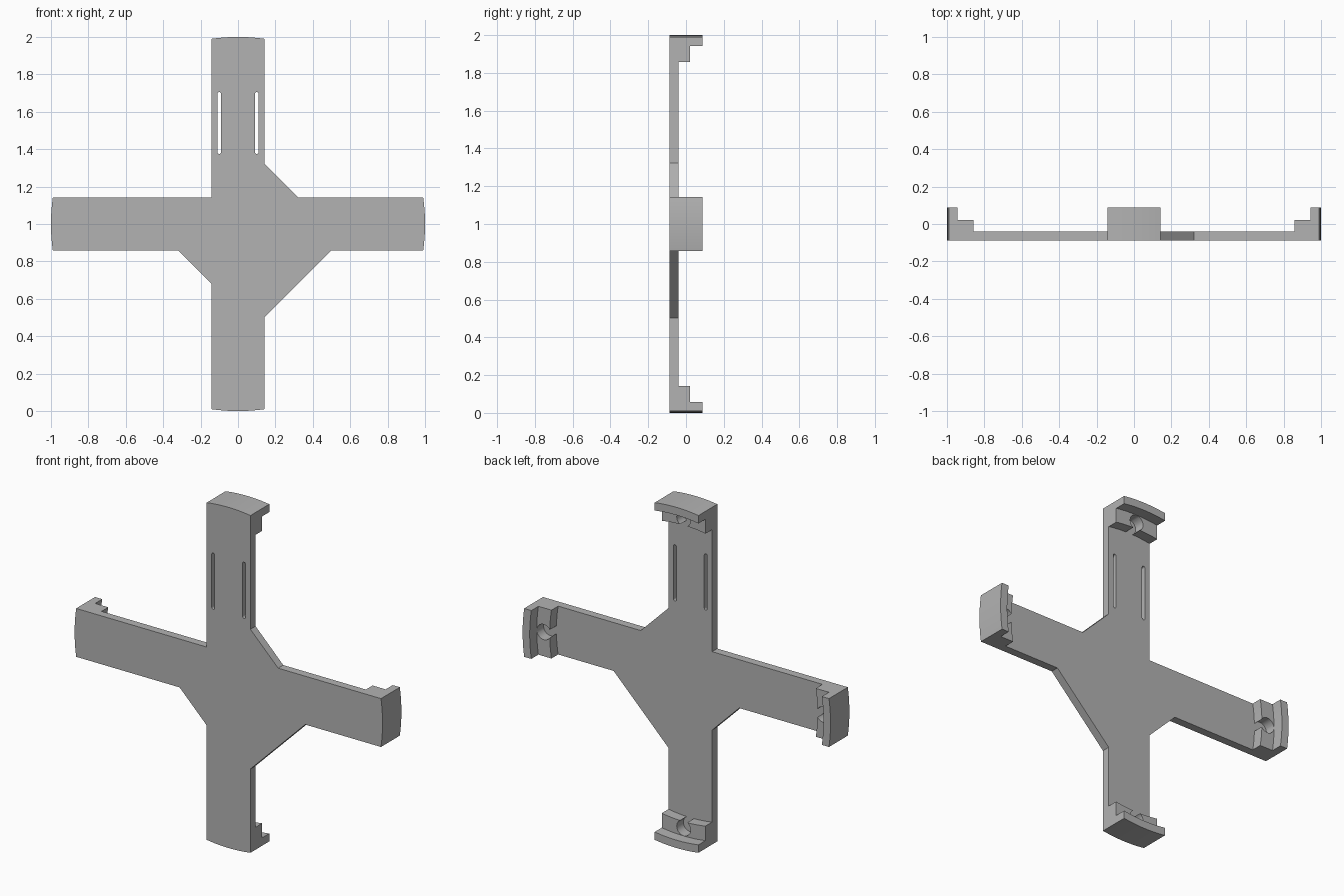
import bpy, bmesh
from math import sqrt, sin, cos, pi, radians
from mathutils import Matrix, Vector

if "Cube" in bpy.data.objects:
    bpy.data.objects.remove(bpy.data.objects["Cube"], do_unlink=True)

W = 0.142                                   # half width of an arm
FRONT, FACE, LEDGE, RIM = -0.0875, -0.04, 0.022, 0.0875
STEPS = 16
CENTRE = Vector((0, 0, 1))

grey = bpy.data.materials.new("plain grey")
grey.use_nodes = True
colour = (0.45, 0.45, 0.45, 1)
grey.diffuse_color = colour
grey.node_tree.nodes["Principled BSDF"].inputs["Base Color"].default_value = colour


def finish(bm, name):
    bmesh.ops.recalc_face_normals(bm, faces=bm.faces)
    mesh = bpy.data.meshes.new(name)
    bm.to_mesh(mesh)
    bm.free()
    mesh.materials.append(grey)
    obj = bpy.data.objects.new(name, mesh)
    bpy.context.collection.objects.link(obj)
    return obj


def extrude_outline(name, points, y0, y1):
    """Solid from an x,z outline (relative to the centre), between two depths."""
    bm = bmesh.new()
    face = bm.faces.new([bm.verts.new((x, y0, z + 1)) for x, z in points])
    new = bmesh.ops.extrude_face_region(bm, geom=[face])["geom"]
    verts = [v for v in new if isinstance(v, bmesh.types.BMVert)]
    bmesh.ops.translate(bm, verts=verts, vec=(0, y1 - y0, 0))
    return finish(bm, name)


def cut(obj, cutter):
    mod = obj.modifiers.new("cut", "BOOLEAN")
    mod.operation, mod.solver, mod.object = "DIFFERENCE", "EXACT", cutter
    activate(obj)
    bpy.ops.object.modifier_apply(modifier=mod.name)
    bpy.data.objects.remove(cutter, do_unlink=True)


def activate(obj):
    bpy.ops.object.select_all(action="DESELECT")
    obj.select_set(True)
    bpy.context.view_layer.objects.active = obj


def smooth(obj):
    activate(obj)
    bpy.ops.object.shade_smooth_by_angle(angle=radians(30))


def across():
    return [-W + 2 * W * i / STEPS for i in range(STEPS + 1)]


# Cross plate: four round-ended arms with three corner webs of different size
def turn(x, z, quarter):
    for _ in range(quarter):
        x, z = z, -x
    return x, z


webs = [0.18, 0.356, 0.176, 0]              # corner clockwise after each arm
outline = []
for quarter, web in enumerate(webs):
    outline += [turn(x, sqrt(1 - x * x), quarter) for x in across()]
    corner = [(W, W + web), (W + web, W)] if web else [(W, W)]
    outline += [turn(x, z, quarter) for x, z in corner]
plate = extrude_outline("cross_plate", outline, FRONT, FACE)

# Pair of round-ended slots in the upper arm
for side in (-1, 1):
    r, low, high = 0.0095, 0.375, 0.705
    slot = [(side * 0.1 + r * cos(a), high - r + r * sin(a))
            for a in [pi * i / 8 for i in range(9)]]
    slot += [(side * 0.1 - r * cos(a), low + r - r * sin(a))
             for a in [pi * i / 8 for i in range(9)]]
    cut(plate, extrude_outline("slot_cutter", slot, FRONT - 0.1, FACE + 0.1))
smooth(plate)

# Stepped curved clip at the end of each arm, with a round pocket in its ledge
section = [(0.87, FACE), (0.87, LEDGE), (0.954, LEDGE),
           (0.954, RIM), (1.0, RIM), (1.0, FACE)]
for quarter, name in enumerate(("top", "left", "bottom", "right")):
    bm = bmesh.new()
    rings = [[bm.verts.new((x, y, 1 + sqrt(r * r - x * x))) for r, y in section]
             for x in across()]
    for a, b in zip(rings, rings[1:]):
        for i in range(len(section)):
            j = (i + 1) % len(section)
            bm.faces.new((a[i], a[j], b[j], b[i]))
    bm.faces.new(rings[0])
    bm.faces.new(rings[-1])
    clip = finish(bm, name + "_clip")

    pocket = [(0.045 * cos(2 * pi * i / 32), 0.908 + 0.045 * sin(2 * pi * i / 32))
              for i in range(32)]
    cut(clip, extrude_outline("pocket_cutter", pocket, FACE - 0.05, RIM + 0.1))

    spin = Matrix.Rotation(quarter * pi / 2, 4, "Y")
    clip.data.transform(Matrix.Translation(CENTRE) @ spin @ Matrix.Translation(-CENTRE))
    smooth(clip)
